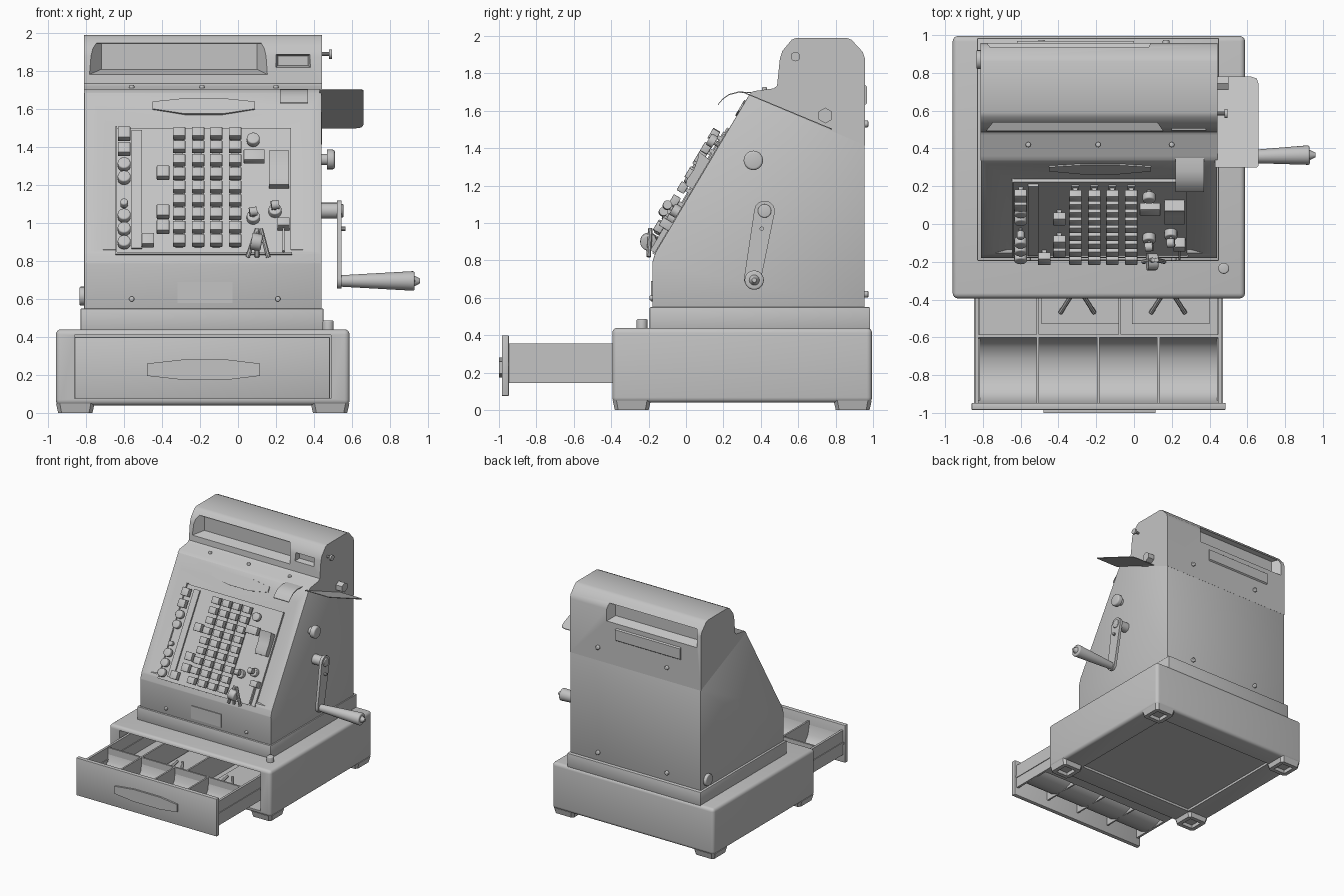
import bpy, bmesh, math
from mathutils import Matrix, Vector

grey = bpy.data.materials.new("grey metal")
grey.diffuse_color = (0.55, 0.55, 0.55, 1)


def finish(name, bm, mat=None):
    bmesh.ops.recalc_face_normals(bm, faces=bm.faces)
    me = bpy.data.meshes.new(name)
    bm.to_mesh(me)
    bm.free()
    ob = bpy.data.objects.new(name, me)
    bpy.context.collection.objects.link(ob)
    me.materials.append(grey)
    if mat:
        ob.matrix_world = mat
    return ob


def loft(name, a, b, bevel=0, seg=2, mat=None):
    """Solid between two matching loops of 3D points."""
    bm = bmesh.new()
    va, vb = [bm.verts.new(p) for p in a], [bm.verts.new(p) for p in b]
    n = len(a)
    bm.faces.new(va)
    bm.faces.new(vb[::-1])
    for i in range(n):
        bm.faces.new((va[i], vb[i], vb[(i + 1) % n], va[(i + 1) % n]))
    bmesh.ops.recalc_face_normals(bm, faces=bm.faces)
    if bevel:
        bmesh.ops.bevel(bm, geom=bm.edges[:], offset=bevel, segments=seg, affect='EDGES', profile=0.5)
    return finish(name, bm, mat)


def prism(name, pts, axis, a, b, **kw):
    put = {'x': lambda p, t: (t, p[0], p[1]), 'y': lambda p, t: (p[0], t, p[1]), 'z': lambda p, t: (p[0], p[1], t)}[axis]
    return loft(name, [put(p, a) for p in pts], [put(p, b) for p in pts], **kw)


def box(name, x0, x1, y0, y1, z0, z1, **kw):
    return prism(name, [(x0, y0), (x1, y0), (x1, y1), (x0, y1)], 'z', z0, z1, **kw)


def sheet(name, pts, x0, x1, t=0.006):
    """Thin bent sheet: open (y, z) profile thickened downwards."""
    return prism(name, pts + [(y, z - t) for y, z in reversed(pts)], 'x', x0, x1)


def cyl(name, p0, p1, r0, r1=None, n=20, bevel=0, mat=None):
    p0, p1 = Vector(p0), Vector(p1)
    d = p1 - p0
    bm = bmesh.new()
    bmesh.ops.create_cone(bm, cap_ends=True, segments=n, radius1=r0, radius2=r0 if r1 is None else r1, depth=d.length)
    if bevel:
        rim = [e for e in bm.edges if all(v.co.z > 0 for v in e.verts)]
        bmesh.ops.bevel(bm, geom=rim, offset=bevel, segments=3, affect='EDGES', profile=0.5)
    bm.transform(Matrix.Translation((p0 + p1) / 2) @ d.to_track_quat('Z', 'Y').to_matrix().to_4x4())
    return finish(name, bm, mat)


def cut(ob, cutter):
    bpy.context.view_layer.update()
    m = ob.modifiers.new("cut", 'BOOLEAN')
    m.operation, m.solver, m.object = 'DIFFERENCE', 'EXACT', cutter
    bpy.context.view_layer.objects.active = ob
    bpy.ops.object.modifier_apply(modifier=m.name)
    bpy.data.objects.remove(cutter)


def window(y0, y1, outer, inner):
    rect = lambda r, y: [(r[0], y, r[2]), (r[1], y, r[2]), (r[1], y, r[3]), (r[0], y, r[3])]
    return loft("window_cutter", rect(outer, y0), rect(inner, y1))


def slope(x, z, h=0.0):
    """Frame on the sloped front; z is the height seen from the front, h the lift."""
    zb = z - 0.51 * h
    return (Matrix.Translation((x, -0.165 + (zb - 0.84) * 0.594 - 0.86 * h, z))
            @ Matrix.Rotation(math.radians(59.3), 4, 'X'))


# base cabinet with drawer pocket and hollow underside
base = box("base_cabinet", -0.96, 0.588, -0.394, 0.995, 0.04, 0.44, bevel=0.028, seg=4)
cut(base, box("pocket_cutter", -0.86, 0.49, -0.6, 0.3, 0.075, 0.41))
cut(base, box("underside_cutter", -0.75, 0.38, -0.2, 0.82, -0.1, 0.06))
for x in (-0.857, 0.485):
    for y in (-0.29, 0.891):
        foot = lambda s, z: [(x + i * s, y + j * s, z) for i, j in
                             ((-1, -.8), (-.8, -1), (.8, -1), (1, -.8), (1, .8), (.8, 1), (-.8, 1), (-1, .8))]
        f = loft("foot", foot(0.09, 0), foot(0.102, 0.05))
        cut(f, box("foot_cutter", x - 0.055, x + 0.055, y - 0.055, y + 0.055, -0.05, 0.03))

# plinth, sloped body with a shallow dish, and head cover
box("plinth", -0.83, 0.45, -0.195, 0.985, 0.43, 0.55, bevel=0.006)
body = prism("body", [(-0.18, 0.54), (-0.18, 0.79), (-0.165, 0.84), (0.34, 1.69), (0.955, 1.42), (0.955, 0.54)],
             'x', -0.81, 0.44, bevel=0.004)
rect = lambda x0, x1, y0, y1, z: [(x0, y0, z), (x1, y0, z), (x1, y1, z), (x0, y1, z)]
cut(body, loft("dish_cutter", rect(-0.6, 0.6, -0.435, 0.5, 0.01), rect(-0.49, 0.49, -0.415, 0.33, -0.014),
               mat=slope(-0.185, 1.225)))
head = prism("head_cover", [(0.335, 1.685), (0.36, 1.705), (0.47, 1.72), (0.487, 1.735), (0.502, 1.88), (0.515, 1.92),
                            (0.565, 1.98), (0.59, 1.99), (0.86, 1.99), (0.885, 1.98), (0.945, 1.915),
                            (0.957, 1.88), (0.957, 1.415)], 'x', -0.812, 0.442)
cut(head, window(0.47, 0.57, (-0.80, 0.17, 1.775, 1.952), (-0.72, 0.1, 1.81, 1.945)))
cut(head, window(0.46, 0.54, (0.19, 0.39, 1.81, 1.9), (0.21, 0.37, 1.83, 1.88)))
cut(head, window(0.975, 0.89, (-0.79, 0.1, 1.77, 1.935), (-0.73, 0.05, 1.81, 1.92)))
prism("back_ledge", [(0.955, 1.74), (0.968, 1.73), (0.968, 1.64), (0.955, 1.63)], 'x', -0.62, 0.0)
box("front_plate", -0.32, -0.03, -0.187, -0.17, 0.58, 0.69)

# rivets
for x in (-0.56, 0.21):
    cyl("front_rivet", (x, -0.17, 0.6), (x, -0.195, 0.6), 0.014, n=12, bevel=0.006)
for x in (-0.56, -0.19, 0.2):
    cyl("ledge_rivet", (x, 0.42, 1.70), (x, 0.42, 1.727), 0.014, n=12, bevel=0.006)
for x in (-0.49, 0.17):
    for z in (0.62, 1.53):
        cyl("back_screw", (x, 0.94, z), (x, 0.975, z), 0.018, n=12, bevel=0.006)


def plate(name, x0, x1, z0, z1, t=0.008):
    w, d = (x1 - x0) / 2, (z1 - z0) / 1.72
    return box(name, -w, w, -d, d, -0.02, t, mat=slope((x0 + x1) / 2, (z0 + z1) / 2))


def square_key(x, z, w=0.066, d=0.055):
    m = slope(x, z, 0.052)
    box("square_key", -w / 2, w / 2, -d / 2, d / 2, -0.022, 0.022, bevel=0.004, seg=2, mat=m)
    box("key_stem", -0.012, 0.012, -0.01, 0.01, -0.06, -0.015, mat=m)


def round_key(x, z, r=0.034):
    m = slope(x, z, 0.045)
    cyl("round_key", (0, 0, -0.018), (0, 0, 0.02), r, bevel=0.008, mat=m)
    cyl("key_stem", (0, 0, -0.055), (0, 0, -0.01), r * 0.4, n=10, mat=m)


# keyboard panel, side strip and slots under the key columns
plate("keyboard_panel", -0.64, 0.28, 0.84, 1.5, 0.004)
plate("panel_strip", -0.56, -0.505, 0.86, 1.48, 0.018)
plate("panel_left_rail", -0.645, -0.637, 0.835, 1.505, 0.012)
plate("panel_bottom_rail", -0.645, 0.285, 0.832, 0.842, 0.012)
plate("panel_right_rail", 0.235, 0.245, 0.84, 0.99, 0.03)
for x in (-0.31, -0.21, -0.115, -0.015):
    plate("column_slot", x - 0.02, x + 0.02, 0.87, 1.47, 0.012)
    for i in range(9):
        square_key(x, 0.908 + i * 0.0705)
for x, z in ((-0.6, 1.47), (-0.6, 1.39), (-0.395, 1.265), (-0.395, 1.06), (-0.395, 0.98), (-0.475, 0.91)):
    square_key(x, z, 0.066, 0.066)
for x, z, r in ((-0.6, 1.31, .034), (-0.6, 1.24, .034), (-0.6, 1.105, .02), (-0.6, 1.04, .034),
                (-0.6, 0.97, .034), (-0.6, 0.9, .034), (0.08, 1.44, .034)):
    round_key(x, z, r)
square_key(0.085, 1.35, 0.11, 0.065)

# large scooped motor key, locks and hanging keys
prism("motor_key", [(-0.09, -0.06), (0.09, -0.06), (0.1, 0.03), (0.06, 0.015), (0, 0.005), (-0.06, 0.01), (-0.09, 0.0)],
      'x', -0.053, 0.053, mat=slope(0.215, 1.28, 0.045))
box("lock_block", -0.032, 0.032, -0.025, 0.025, -0.06, 0.02, bevel=0.004, mat=slope(0.24, 1.0, 0.04))
for x, z in ((0.08, 1.035), (0.195, 1.07)):
    m = slope(x, z, 0.03)
    cyl("lock", (0, 0, -0.05), (0, 0, 0.012), 0.034, bevel=0.006, mat=m)
    box("lock_key_blade", -0.006, 0.006, -0.01, 0.01, 0, 0.03, mat=m)
    cyl("lock_key_bow", (-0.02, 0, 0.045), (0.02, 0.006, 0.045), 0.024, n=16, mat=m)
cyl("key_tag", (0.07, -0.2, 0.905), (0.125, -0.2, 0.895), 0.045, bevel=0.01)
for x, dx in ((0.1, -0.05), (0.12, 0.04), (0.1, 0.0)):
    cyl("hanging_key", (x, -0.19, 0.97), (x + dx, -0.2, 0.82), 0.012, n=8)

# decorative plaque above the keys
plaque = [(-0.27, -0.02), (-0.1, -0.05), (0.1, -0.05), (0.27, -0.02), (0.27, 0.025), (0.1, 0.045), (-0.1, 0.045), (-0.27, 0.025)]
prism("plaque", plaque, 'z', -0.02, 0.008, mat=slope(-0.18, 1.615))

# paper tongue and side tray with rounded outer corner
sheet("paper_tongue", [(0.17, 1.635), (0.195, 1.665), (0.23, 1.69), (0.28, 1.703), (0.35, 1.70)], 0.22, 0.37)
tray = [(0.43, 0.3), (0.65, 0.3), (0.66, 0.31), (0.66, 0.74), (0.65, 0.77), (0.62, 0.78), (0.43, 0.78)]
tray_z = lambda y, t: 1.705 - (y - 0.3) * 0.417 - t
loft("side_tray", [(x, y, tray_z(y, 0)) for x, y in tray], [(x, y, tray_z(y, 0.006)) for x, y in tray])

# knobs on the right side, lock on the left, button on the base
cyl("side_knob_stem", (0.43, 0.36, 1.335), (0.48, 0.36, 1.335), 0.03)
cyl("side_knob", (0.47, 0.36, 1.335), (0.51, 0.36, 1.335), 0.052, bevel=0.012)
cyl("hex_nut", (0.43, 0.745, 1.575), (0.5, 0.745, 1.575), 0.042, n=6)
cyl("thumb_screw_stem", (0.43, 0.585, 1.89), (0.49, 0.585, 1.89), 0.01, n=10)
cyl("thumb_screw", (0.48, 0.585, 1.89), (0.495, 0.585, 1.89), 0.025)
cyl("left_lock", (-0.8, 0.87, 0.615), (-0.835, 0.87, 0.615), 0.05, bevel=0.008)
cyl("base_button", (0.475, -0.235, 0.43), (0.475, -0.235, 0.487), 0.029, bevel=0.008)

# crank: pivot, tapered arm and handle
cyl("crank_pivot", (0.43, 0.42, 1.065), (0.53, 0.42, 1.065), 0.042)
cyl("crank_pivot_cap", (0.515, 0.42, 1.065), (0.555, 0.42, 1.065), 0.036, bevel=0.006)
top, low = Vector((0.42, 1.065)), Vector((0.355, 0.7))
ang = math.atan2(top.y - low.y, top.x - low.x)
arm = [(c.x + r * math.cos(t), c.y + r * math.sin(t)) for c, r, s in ((top, 0.055, -1), (low, 0.045, 1))
       for t in [ang + s * math.pi / 2 + i * math.pi / 8 for i in range(9)]]
prism("crank_arm", arm, 'x', 0.522, 0.546)
cyl("crank_screw", (0.54, 0.405, 0.97), (0.565, 0.405, 0.97), 0.012, n=10)
cyl("crank_handle", (0.54, 0.355, 0.695), (0.93, 0.365, 0.695), 0.03, 0.052, n=24, bevel=0.01)
cyl("crank_handle_tip", (0.925, 0.365, 0.695), (0.96, 0.365, 0.695), 0.03, 0.012)

# open drawer: front, handle, sides, dividers and scooped coin trays
box("drawer_front", -0.86, 0.485, -0.985, -0.947, 0.075, 0.4, bevel=0.006)
handle = [(-0.48, 0.195), (-0.3, 0.175), (-0.05, 0.175), (0.115, 0.195), (0.115, 0.26), (-0.05, 0.28), (-0.3, 0.28), (-0.48, 0.26)]
prism("drawer_handle", handle, 'y', -1.0, -0.98)
for x in (-0.832, 0.455):
    box("drawer_side", x - 0.01, x + 0.01, -0.95, 0.2, 0.145, 0.355)
    box("drawer_runner", x - 0.016, x + 0.016, -0.95, 0.2, 0.235, 0.255)
box("drawer_back", -0.83, 0.455, 0.18, 0.2, 0.145, 0.355)
box("drawer_floor", -0.83, 0.455, -0.6, 0.2, 0.145, 0.155)
box("cross_divider", -0.83, 0.455, -0.6, -0.585, 0.145, 0.35)
sheet("coin_scoop", [(-0.948, 0.32), (-0.93, 0.24), (-0.89, 0.185), (-0.83, 0.158), (-0.77, 0.15),
                     (-0.71, 0.158), (-0.65, 0.185), (-0.61, 0.24), (-0.595, 0.32)], -0.83, 0.455)
for x in (-0.51, -0.19, 0.13):
    box("coin_divider", x - 0.007, x + 0.007, -0.95, -0.59, 0.145, 0.35)
for x in (-0.51, -0.075):
    box("note_divider", x - 0.007, x + 0.007, -0.59, 0.19, 0.15, 0.35)
for x in (-0.3, 0.18):
    box("note_pad", x - 0.19, x + 0.22, -0.53, 0.1, 0.15, 0.17)
    for s in (-1, 1):
        cyl("note_clip", (x + s * 0.02, -0.36, 0.28), (x + s * 0.09, -0.47, 0.18), 0.012, n=8)

# smooth shading with sharp edges kept
bpy.ops.object.select_all(action='SELECT')
bpy.context.view_layer.objects.active = base
bpy.ops.object.shade_smooth_by_angle(angle=math.radians(35))
